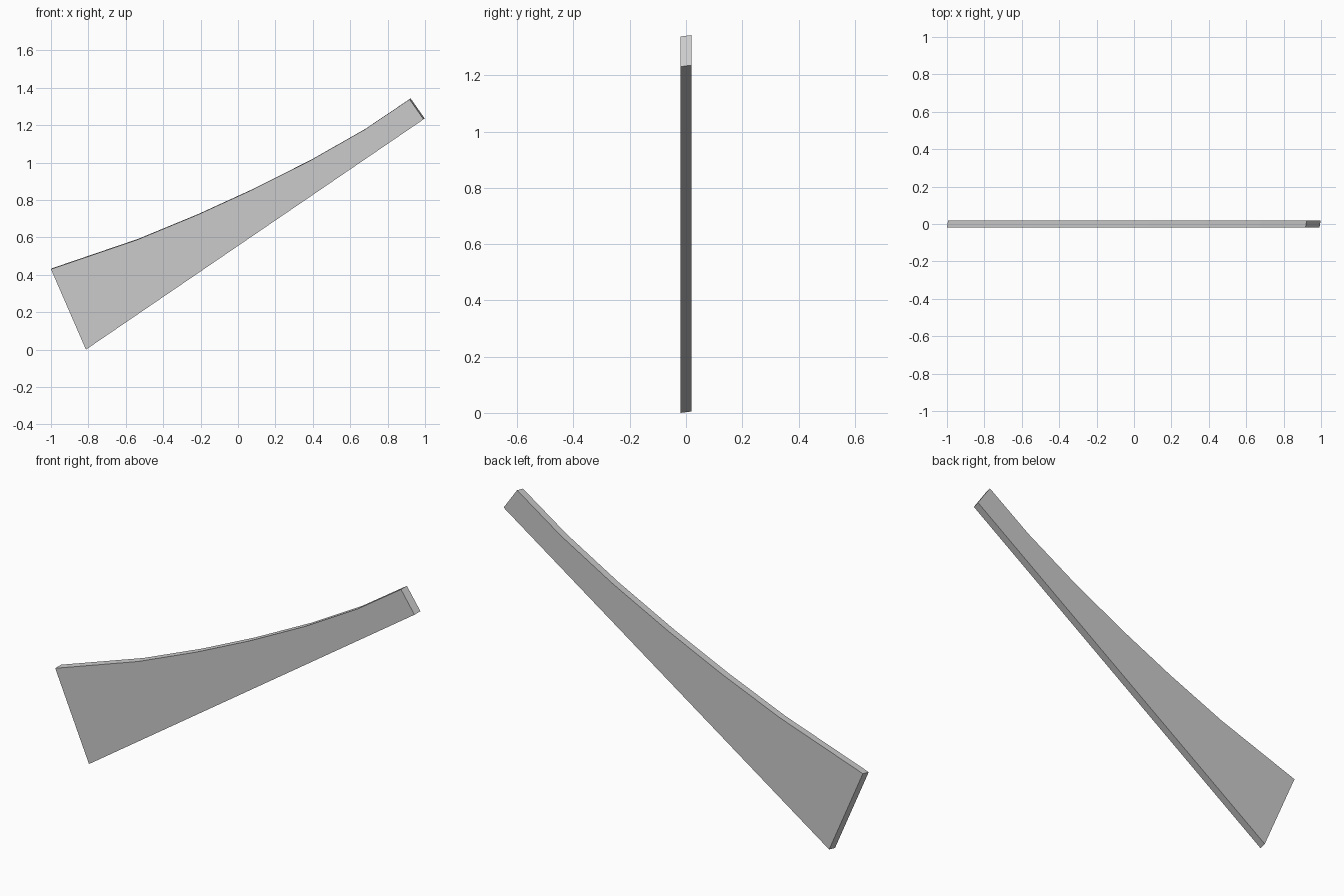
import bpy
import bmesh
from mathutils import Vector

if "Cube" in bpy.data.objects:
    bpy.data.objects.remove(bpy.data.objects["Cube"])

# Side outline (x, z): straight underside, small tip, curved upper edge
OUTLINE = [
    (-0.813, 0.0), (0.992, 1.231), (0.917, 1.338),
    (0.675, 1.175), (0.385, 1.010), (0.075, 0.854),
    (-0.218, 0.720), (-0.540, 0.587), (-1.0, 0.430),
]
HALF = 0.019
SHIFT = Vector((0.006, 2 * HALF, 0.005))  # slightly skewed thickness


def make_plate(name, outline, start_y, shift):
    bm = bmesh.new()
    face = bm.faces.new([bm.verts.new((x, start_y, z)) for x, z in outline])
    result = bmesh.ops.extrude_face_region(bm, geom=[face], use_keep_orig=True)
    moved = [g for g in result["geom"] if isinstance(g, bmesh.types.BMVert)]
    bmesh.ops.translate(bm, verts=moved, vec=shift)
    bmesh.ops.recalc_face_normals(bm, faces=bm.faces[:])
    mesh = bpy.data.meshes.new(name)
    bm.to_mesh(mesh)
    bm.free()
    obj = bpy.data.objects.new(name, mesh)
    bpy.context.collection.objects.link(obj)
    return obj


# Tapered blade-like plate
make_plate("tapered_plate", OUTLINE, -HALF, SHIFT)
